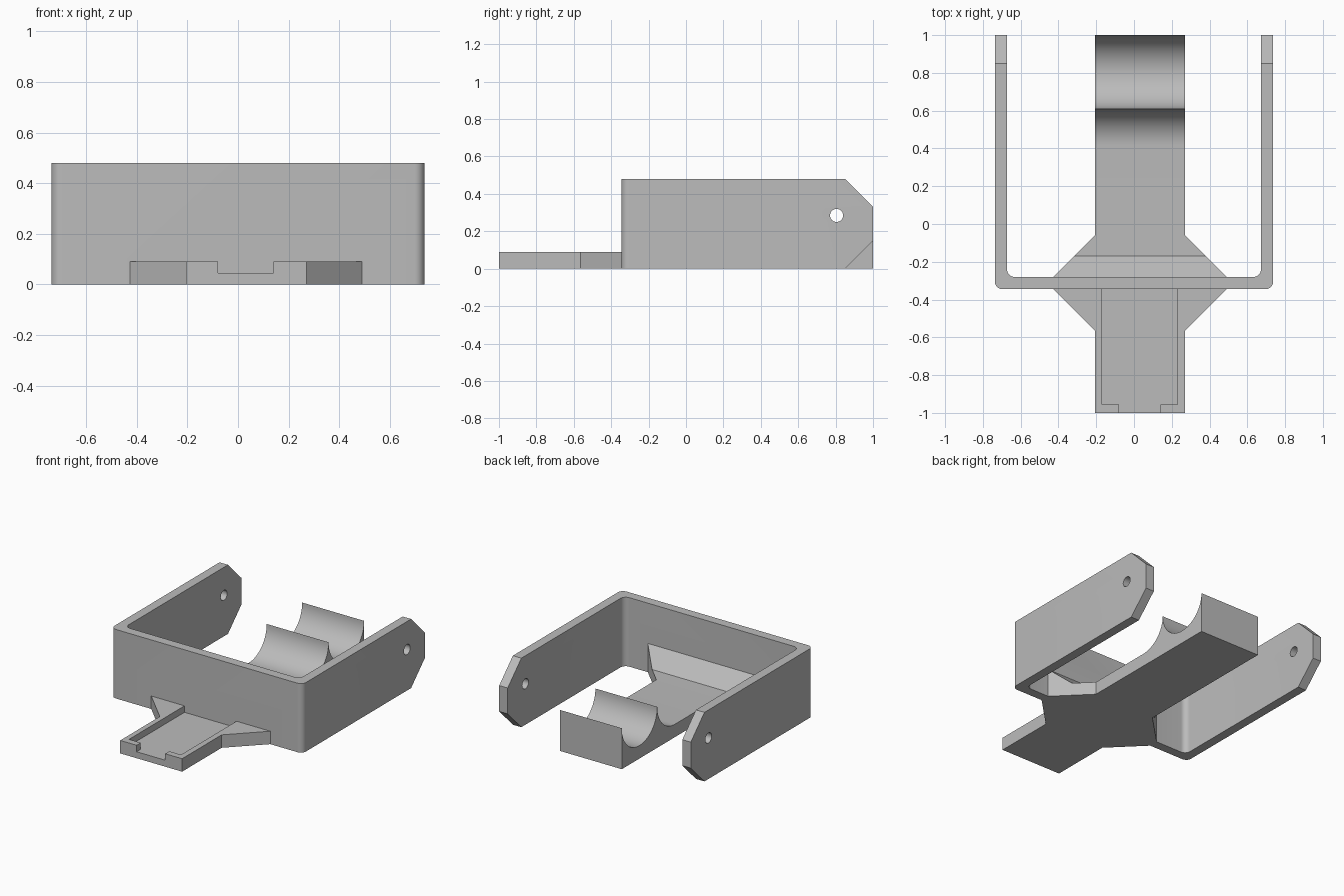
import bpy, bmesh, math
from mathutils import Vector

cube = bpy.data.objects.get("Cube")
if cube:
    bpy.data.objects.remove(cube, do_unlink=True)

grey = bpy.data.materials.new("plain grey")
grey.use_nodes = True
colour = (0.5, 0.5, 0.5, 1)
grey.diffuse_color = colour
grey.node_tree.nodes["Principled BSDF"].inputs["Base Color"].default_value = colour


def prism(name, outline, axis, low, high):
    """Extrude a flat outline along z (points are x, y) or x (points are y, z)."""
    bm = bmesh.new()
    place = (lambda a, b: (a, b, low)) if axis == "z" else (lambda a, b: (low, a, b))
    face = bm.faces.new([bm.verts.new(place(*p)) for p in outline])
    grown = bmesh.ops.extrude_face_region(bm, geom=[face])
    shift = Vector((0, 0, high - low) if axis == "z" else (high - low, 0, 0))
    bmesh.ops.translate(bm, vec=shift,
                        verts=[v for v in grown["geom"] if isinstance(v, bmesh.types.BMVert)])
    bmesh.ops.recalc_face_normals(bm, faces=bm.faces)
    mesh = bpy.data.meshes.new(name)
    bm.to_mesh(mesh)
    bm.free()
    mesh.materials.append(grey)
    obj = bpy.data.objects.new(name, mesh)
    bpy.context.collection.objects.link(obj)
    return obj


def box(name, x0, x1, y0, y1, z0, z1):
    return prism(name, [(x0, y0), (x1, y0), (x1, y1), (x0, y1)], "z", z0, z1)


def combine(target, tool, operation):
    """Apply a boolean and discard the tool."""
    mod = target.modifiers.new("combine", "BOOLEAN")
    mod.operation, mod.solver, mod.object = operation, "EXACT", tool
    bpy.context.view_layer.objects.active = target
    bpy.ops.object.modifier_apply(modifier=mod.name)
    bpy.data.objects.remove(tool, do_unlink=True)


def arc(cx, cy, r, start, end, steps):
    return [(cx + r * math.cos(math.radians(start + (end - start) * i / steps)),
             cy + r * math.sin(math.radians(start + (end - start) * i / steps)))
            for i in range(steps + 1)]


# U-shaped bracket with rounded corners
left, right, front, back, wall, r = 0.737, -0.737, -0.345, 1.0, 0.065, 0.04
inner_l, inner_r, inner_f = left - wall, right + wall, front + wall
outline = [(right, back)]
outline += arc(right + r, front + r, r, 180, 270, 8)
outline += arc(left - r, front + r, r, 270, 360, 8)
outline += [(left, back), (inner_l, back)]
outline += arc(inner_l - r, inner_f + r, r, 360, 270, 8)
outline += arc(inner_r + r, inner_f + r, r, 270, 180, 8)
outline += [(inner_r, back)]
bracket = prism("bracket", outline, "z", 0, 0.48)

# Clipped arm ends and pivot holes
for corner in ([(0.85, 0.48), (1, 0.33), (1.1, 0.33), (1.1, 0.6), (0.85, 0.6)],
               [(0.85, 0), (1, 0.15), (1.1, 0.15), (1.1, -0.1), (0.85, -0.1)]):
    combine(bracket, prism("corner_cutter", corner, "x", -1, 1), "DIFFERENCE")
pivot_y, pivot_z = 0.805, 0.285
hole = arc(pivot_y, pivot_z, 0.035, 0, 360, 32)[:-1]
combine(bracket, prism("hole_cutter", hole, "x", -1, 1), "DIFFERENCE")

# Tongue plan: long strip with flared shoulders under the front wall
mid, half, flare = 0.032, 0.238, 0.458
side = [(half, -1), (half, -0.565), (flare, -0.345), (flare, -0.28),
        (half, -0.06), (half, 1)]
plan = [(mid + x, y) for x, y in side] + [(mid - x, y) for x, y in reversed(side)]
tongue = prism("tongue", plan, "z", 0, 0.4)

# Tongue side profile: plate, sloped gusset, curved rest and half-round cradle
floor, rad = 0.09, 0.195
profile = [(-1, 0), (1, 0)]
profile += arc(pivot_y, pivot_z, rad, 360, 180, 32)
profile += arc(pivot_y - 2 * rad, pivot_z, rad, 360, 270, 16)[1:]
profile += [(-0.17, floor), (-0.28, 0.2), (-0.315, 0.2), (-0.315, floor), (-1, floor)]
combine(tongue, prism("profile_cutter", profile, "x", -1, 1), "INTERSECT")

# Shallow tray with a narrower open mouth
combine(tongue, box("tray_cutter", -0.17, 0.23, -0.955, -0.325, 0.045, 0.2), "DIFFERENCE")
combine(tongue, box("mouth_cutter", -0.08, 0.14, -1.1, -0.9, 0.045, 0.2), "DIFFERENCE")

# Join into one solid part
combine(bracket, tongue, "UNION")
bracket.name = "bracket_with_cradle"
bpy.ops.object.select_all(action="DESELECT")
bracket.select_set(True)
bpy.context.view_layer.objects.active = bracket
bpy.ops.object.shade_smooth_by_angle(angle=math.radians(30))
